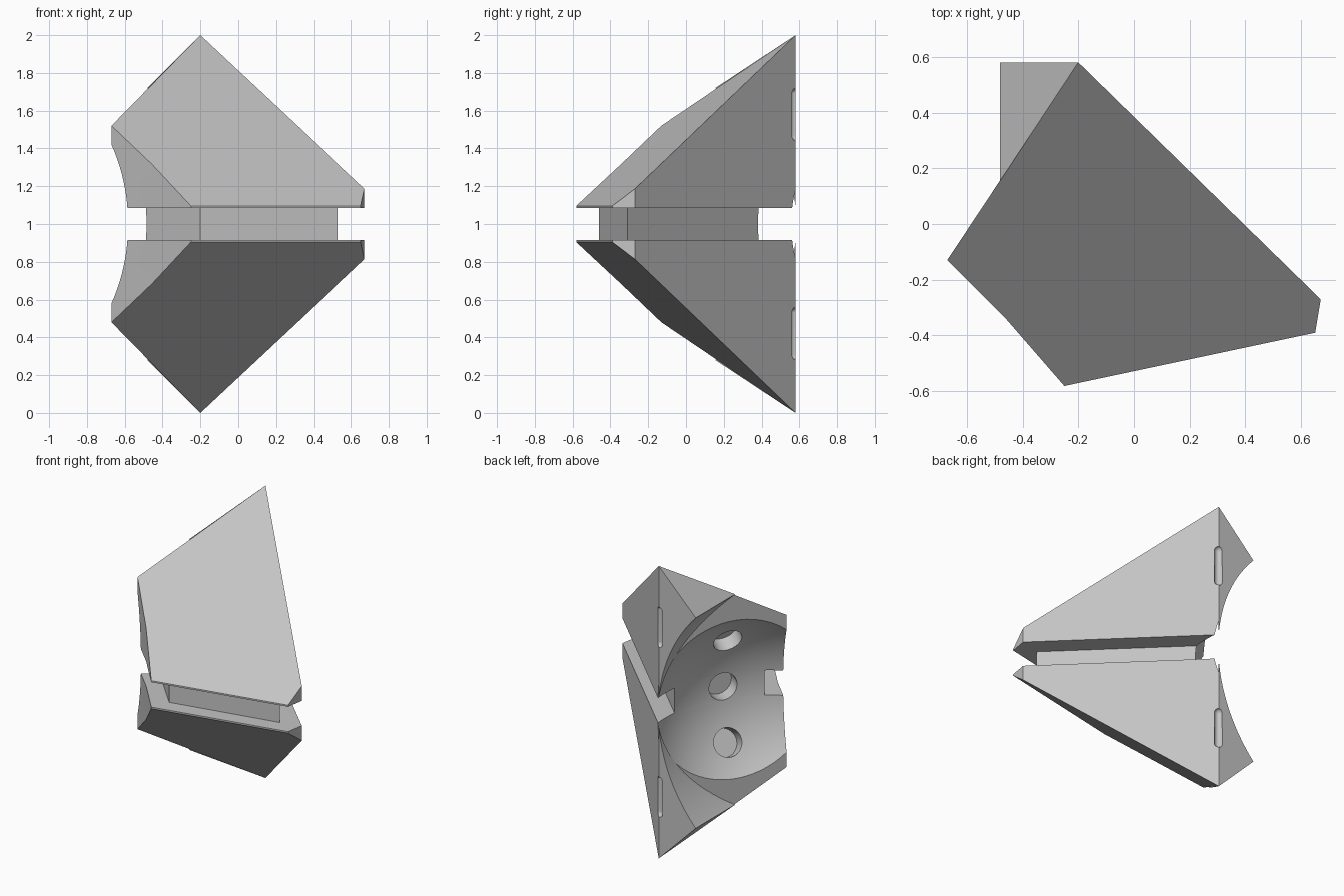
import bpy, bmesh, math
from mathutils import Vector, Matrix

cube = bpy.data.objects.get("Cube")
if cube:
    bpy.data.objects.remove(cube)

grey = bpy.data.materials.new("plain grey")
grey.use_nodes = True
grey.diffuse_color = (0.55, 0.55, 0.55, 1)
grey.node_tree.nodes["Principled BSDF"].inputs["Base Color"].default_value = grey.diffuse_color

SLOT_TOP, SLOT_LOW = 1.085, 0.915
P, A, B = Vector((-0.2, 0.58)), Vector((-0.48, 0.155)), Vector((-0.67, -0.13))
INWARD = Vector((0.834, -0.552, 0))


def finish(name, bm, bevel=0):
    bmesh.ops.remove_doubles(bm, verts=bm.verts, dist=0.0005)
    if bevel:
        bmesh.ops.bevel(bm, geom=list(bm.edges), offset=bevel, segments=1, affect='EDGES')
    bmesh.ops.recalc_face_normals(bm, faces=bm.faces)
    mesh = bpy.data.meshes.new(name)
    bm.to_mesh(mesh)
    bm.free()
    mesh.materials.append(grey)
    ob = bpy.data.objects.new(name, mesh)
    bpy.context.collection.objects.link(ob)
    return ob


def prism(name, outline, bottom, top, flip=False, bevel=0):
    """Upright prism whose roof height is top(x, y); edges at floor height close to a sharp edge."""
    bm = bmesh.new()
    lo = [bm.verts.new((x, y, bottom)) for x, y in outline]
    hi = []
    for v in lo:
        z = top(v.co.x, v.co.y)
        hi.append(v if z - bottom < 0.006 else bm.verts.new((v.co.x, v.co.y, z)))
    bm.faces.new(lo)
    bm.faces.new(hi)
    for i in range(len(lo)):
        j = (i + 1) % len(lo)
        ring = list(dict.fromkeys([lo[i], lo[j], hi[j], hi[i]]))
        if len(ring) > 2:
            bm.faces.new(ring)
    if flip:
        for v in bm.verts:
            v.co.z = 2 - v.co.z
    return finish(name, bm, bevel)


def cylinder(name, centre, axis, radius, length, segments):
    bm = bmesh.new()
    rot = Vector((0, 0, 1)).rotation_difference(axis).to_matrix().to_4x4()
    bmesh.ops.create_cone(bm, cap_ends=True, segments=segments, radius1=radius, radius2=radius,
                          depth=length, matrix=Matrix.Translation(centre) @ rot)
    return finish(name, bm)


def cut(ob, cutters):
    bpy.context.view_layer.objects.active = ob
    for c in cutters:
        mod = ob.modifiers.new("cut", 'BOOLEAN')
        mod.operation, mod.solver, mod.object = 'DIFFERENCE', 'EXACT', c
        bpy.ops.object.modifier_apply(modifier=mod.name)


def main_roof(x, y):
    return 2 - 0.167 * (x - P.x) + 0.786 * (y - P.y)


def side_roof(x, y):
    return 2 + (x - P.x)


# Cutters: round hollow, three blind holes, side scoop, edge grooves
hollow_centre = Vector((A.x, A.y, 1)) - 0.59 * INWARD
R = 0.8
bm = bmesh.new()
bmesh.ops.create_uvsphere(bm, u_segments=96, v_segments=64, radius=R,
                          matrix=Matrix.Translation(hollow_centre))
hollow = finish("hollow_cutter", bm)
holes = []
for angle in (-26, 0, 26):
    a = math.radians(angle)
    axis = (INWARD * math.cos(a) + Vector((0, 0, math.sin(a)))).normalized()
    holes.append(cylinder("hole_cutter", hollow_centre + axis * R, axis, 0.093, 0.18, 40))
scoop = cylinder("scoop_cutter", Vector((-1.25, 0.3, 1)), Vector((0, 1, 0)), 1.054, 2, 160)
grooves = []
for z in (1.58, 0.42):
    bm = bmesh.new()
    bmesh.ops.create_uvsphere(bm, u_segments=24, v_segments=12, radius=0.028)
    for v in bm.verts:
        v.co.z += 0.11 if v.co.z > 0 else -0.11
        v.co += Vector((P.x, P.y, z))
    grooves.append(finish("groove_cutter", bm))

# Two mirrored wedges, each with a side fin
front_left, front_right = (-0.25, -0.581), (0.65, -0.39)
wedge_outline = [P, B, (-0.455, -0.345), front_left, front_right, (0.67, -0.27)]
fin_outline = [P, (A.x, P.y), A]
parts = []
for label, flip in (("upper", False), ("lower", True)):
    groove = grooves[1 if flip else 0]
    wedge = prism(label + "_wedge", wedge_outline, SLOT_TOP, main_roof, flip)
    cut(wedge, [hollow, *holes, groove])
    fin = prism(label + "_fin", fin_outline, SLOT_TOP, side_roof, flip)
    cut(fin, [scoop, groove])
    parts += [wedge, fin]

# Recessed core joining the wedges
core_outline = [(-0.2, -0.46), (0.53, -0.31), (-0.27, 0.47), (-0.6, -0.03)]
core = prism("core", core_outline, SLOT_LOW - 0.004, lambda x, y: SLOT_TOP + 0.004)
cut(core, [hollow, holes[1]])
parts.append(core)

for c in [hollow, scoop, *holes, *grooves]:
    bpy.data.objects.remove(c)

# Smooth the round surfaces, keep the edges crisp
for ob in parts:
    bpy.ops.object.select_all(action='DESELECT')
    ob.select_set(True)
    bpy.context.view_layer.objects.active = ob
    bpy.ops.object.shade_smooth_by_angle(angle=math.radians(20))
